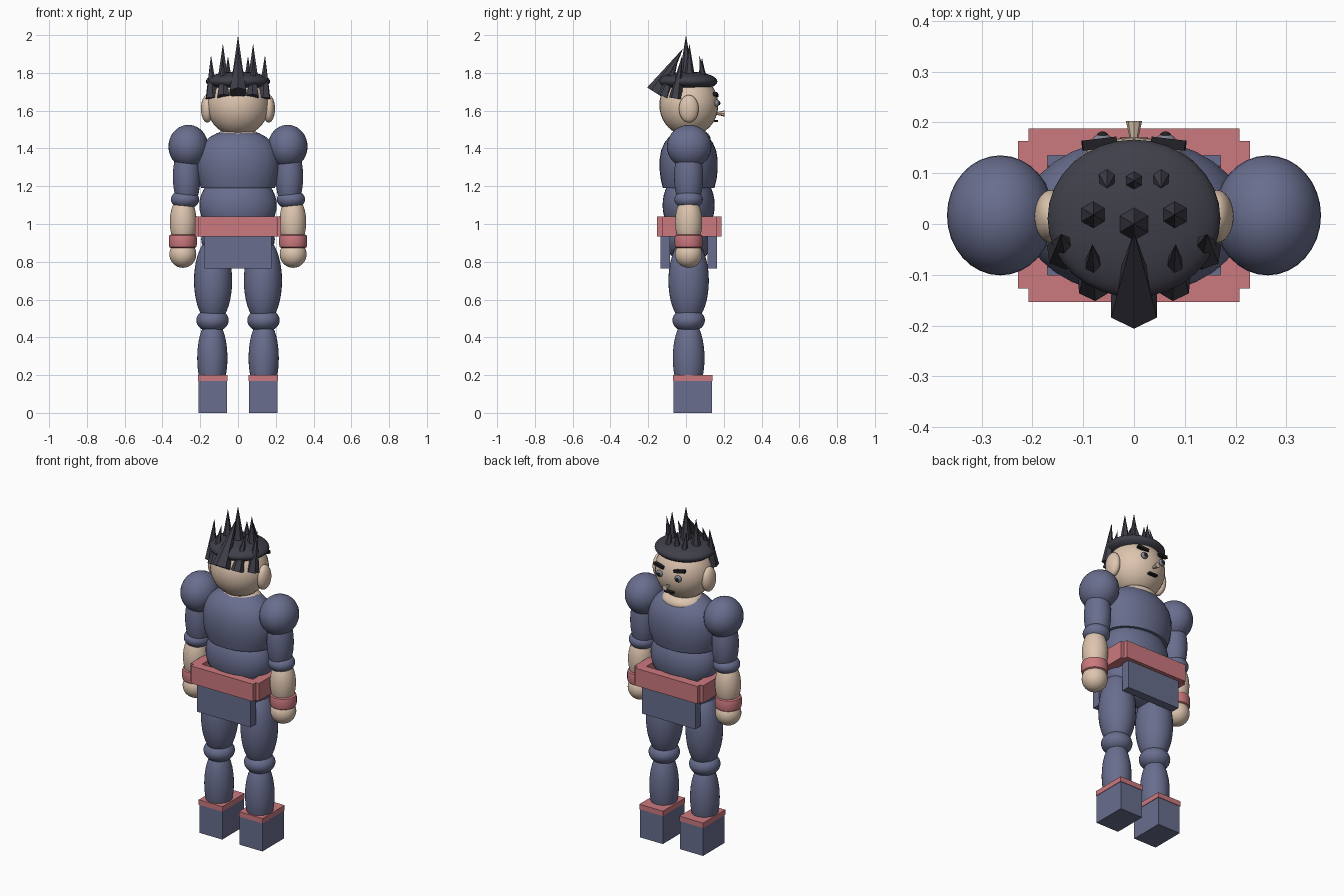
import bpy, bmesh, math
from mathutils import Vector, Matrix

cube = bpy.data.objects.get("Cube")
if cube:
    bpy.data.objects.remove(cube, do_unlink=True)

AXIS_Y = 0.014  # depth of the body's centre line


def material(name, r, g, b):
    m = bpy.data.materials.new(name)
    m.use_nodes = True
    m.diffuse_color = (r, g, b, 1)
    m.node_tree.nodes["Principled BSDF"].inputs["Base Color"].default_value = (r, g, b, 1)
    return m


SUIT = material("slate blue", 0.14, 0.155, 0.27)
RED = material("dusty red", 0.60, 0.19, 0.21)
SKIN = material("skin", 0.73, 0.56, 0.43)
HAIR = material("hair charcoal", 0.05, 0.05, 0.068)
EYE = material("eye grey", 0.22, 0.23, 0.27)
DARK = material("black", 0.015, 0.015, 0.02)


def finish(bm, name, mat, smooth=False):
    bmesh.ops.recalc_face_normals(bm, faces=bm.faces)
    mesh = bpy.data.meshes.new(name)
    bm.to_mesh(mesh)
    bm.free()
    mesh.materials.append(mat)
    obj = bpy.data.objects.new(name, mesh)
    bpy.context.collection.objects.link(obj)
    if smooth:
        bpy.ops.object.select_all(action='DESELECT')
        obj.select_set(True)
        bpy.context.view_layer.objects.active = obj
        bpy.ops.object.shade_smooth_by_angle(angle=math.radians(40))
    return obj


def ball(name, mat, centre, radii):
    bm = bmesh.new()
    bmesh.ops.create_uvsphere(bm, u_segments=32, v_segments=20, radius=1)
    bmesh.ops.transform(bm, verts=bm.verts,
                        matrix=Matrix.Translation(centre) @ Matrix.Diagonal((*radii, 1)))
    return finish(bm, name, mat, True)


def box(name, mat, low, high, tilt=0, yaw=0):
    low, high = Vector(low), Vector(high)
    bm = bmesh.new()
    bmesh.ops.create_cube(bm, size=1)
    turn = Matrix.Rotation(yaw, 4, 'Z') @ Matrix.Rotation(tilt, 4, 'Y')
    bmesh.ops.transform(bm, verts=bm.verts, matrix=Matrix.Translation((low + high) / 2)
                        @ turn @ Matrix.Diagonal((*(high - low), 1)))
    return finish(bm, name, mat)


def cone(name, mat, base, tip, radius, sides=6):
    base, tip = Vector(base), Vector(tip)
    axis = tip - base
    bm = bmesh.new()
    bmesh.ops.create_cone(bm, cap_ends=True, segments=sides, radius1=radius, radius2=0,
                          depth=axis.length)
    turn = axis.to_track_quat('Z', 'Y').to_matrix().to_4x4()
    bmesh.ops.transform(bm, verts=bm.verts, matrix=Matrix.Translation((base + tip) / 2) @ turn)
    return finish(bm, name, mat)


def lathe(name, mat, centre, profile, depth=1.0, sides=32):
    """Turned solid from (radius, height) pairs, squashed in y by depth."""
    bm = bmesh.new()
    rings = []
    for r, z in profile:
        angles = [2 * math.pi * i / sides for i in range(sides)]
        rings.append([bm.verts.new((centre[0] + r * math.cos(a),
                                    centre[1] + r * depth * math.sin(a), z)) for a in angles])
    for a, b in zip(rings, rings[1:]):
        for i in range(sides):
            j = (i + 1) % sides
            bm.faces.new((a[i], a[j], b[j], b[i]))
    bm.faces.new(rings[0])
    bm.faces.new(rings[-1])
    return finish(bm, name, mat, True)


# Torso
chest = [(0.195, 1.19), (0.212, 1.24), (0.22, 1.29), (0.22, 1.34), (0.208, 1.39),
         (0.183, 1.43), (0.15, 1.46), (0.11, 1.482), (0.05, 1.492)]
lathe("chest", SUIT, (0, AXIS_Y), chest, 0.7)
ball("abdomen", SUIT, (0, AXIS_Y, 1.10), (0.205, 0.138, 0.18))
ball("pelvis", SUIT, (0, AXIS_Y, 0.92), (0.195, 0.125, 0.13))
ball("neck", SKIN, (0, 0.025, 1.45), (0.125, 0.105, 0.06))

# Belt and hanging cloth panels
box("belt_face_side", RED, (-0.208, 0.135, 0.935), (0.208, 0.188, 1.04))
box("belt_rear", RED, (-0.208, -0.153, 0.935), (0.208, -0.10, 1.04))
box("cloth_face_side", SUIT, (-0.178, 0.115, 0.765), (0.178, 0.165, 0.98))
box("cloth_rear", SUIT, (-0.178, -0.135, 0.765), (0.178, -0.085, 0.98))

# Head and hair cap
ball("head", SKIN, (0, 0.015, 1.63), (0.164, 0.156, 0.165))
ball("hair_cap", HAIR, (0, 0.011, 1.755), (0.17, 0.155, 0.052))

# Nose flares outwards, mouth is a small bar
cone("nose", SKIN, (0, 0.203, 1.585), (0, 0.13, 1.585), 0.016, 8)
box("mouth", DARK, (-0.028, 0.148, 1.54), (0.028, 0.170, 1.55))

# Hair spikes on the centre line
cone("spike_crown", HAIR, (0, 0, 1.77), (0, 0, 2.0), 0.038)
cone("spike_fringe", HAIR, (0, 0.085, 1.77), (0, 0.085, 1.88), 0.024)
cone("spike_nape", HAIR, (0, -0.162, 1.695), (0, -0.015, 1.93), 0.052)

# Paired parts
for side, s in (("left", 1), ("right", -1)):
    def at(x, z, y=AXIS_Y):
        return (s * x, y, z)

    def span(name, mat, x0, x1, y0, y1, z0, z1):
        xs = sorted((s * x0, s * x1))
        box(f"{side}_{name}", mat, (xs[0], y0, z0), (xs[1], y1, z1))

    # Arm
    ball(f"{side}_shoulder", SUIT, at(0.263, 1.41, 0.017), (0.105, 0.118, 0.115))
    ball(f"{side}_upper_arm", SUIT, at(0.272, 1.25), (0.073, 0.077, 0.18))
    ball(f"{side}_elbow", SUIT, at(0.28, 1.13), (0.075, 0.075, 0.052))
    ball(f"{side}_forearm", SKIN, at(0.29, 1.01), (0.071, 0.072, 0.14))
    cuff = [(0.062, 0.872), (0.071, 0.878), (0.074, 0.89), (0.074, 0.928),
            (0.071, 0.94), (0.062, 0.945)]
    lathe(f"{side}_wristband", RED, at(0.292, 0), cuff)
    ball(f"{side}_hand", SKIN, at(0.292, 0.84), (0.071, 0.072, 0.072))

    # Leg
    ball(f"{side}_thigh", SUIT, at(0.132, 0.70), (0.101, 0.107, 0.23))
    ball(f"{side}_knee", SUIT, at(0.135, 0.49), (0.086, 0.086, 0.063))
    ball(f"{side}_shin", SUIT, at(0.136, 0.29), (0.08, 0.084, 0.21))
    span("boot", SUIT, 0.058, 0.21, -0.067, 0.138, 0, 0.17)
    span("boot_trim", RED, 0.055, 0.213, -0.070, 0.141, 0.17, 0.2)

    # Belt end
    span("belt_end", RED, 0.17, 0.228, -0.127, 0.163, 0.935, 1.04)

    # Ear, eye and brow
    ball(f"{side}_ear", SKIN, at(0.163, 1.61, 0.015), (0.033, 0.052, 0.073))
    ball(f"{side}_eye", EYE, at(0.062, 1.64, 0.163), (0.021, 0.014, 0.019))
    ball(f"{side}_pupil", DARK, at(0.062, 1.64, 0.174), (0.011, 0.008, 0.011))
    box(f"{side}_brow", DARK, (s * 0.068 - 0.034, 0.148, 1.677),
        (s * 0.068 + 0.034, 0.168, 1.693), tilt=-s * 0.15, yaw=-s * 0.12)

    # Hair spikes
    cone(f"{side}_spike_top", HAIR, at(0.08, 1.77, 0.018), at(0.08, 1.955, 0.018), 0.031)
    cone(f"{side}_spike_fringe", HAIR, at(0.053, 1.77, 0.093), at(0.053, 1.89, 0.07), 0.022)
    cone(f"{side}_spike_temple", HAIR, at(0.138, 1.665, -0.055), at(0.143, 1.895, -0.02), 0.036)
    cone(f"{side}_spike_rear", HAIR, at(0.078, 1.675, -0.118), at(0.082, 1.88, -0.04), 0.036)
